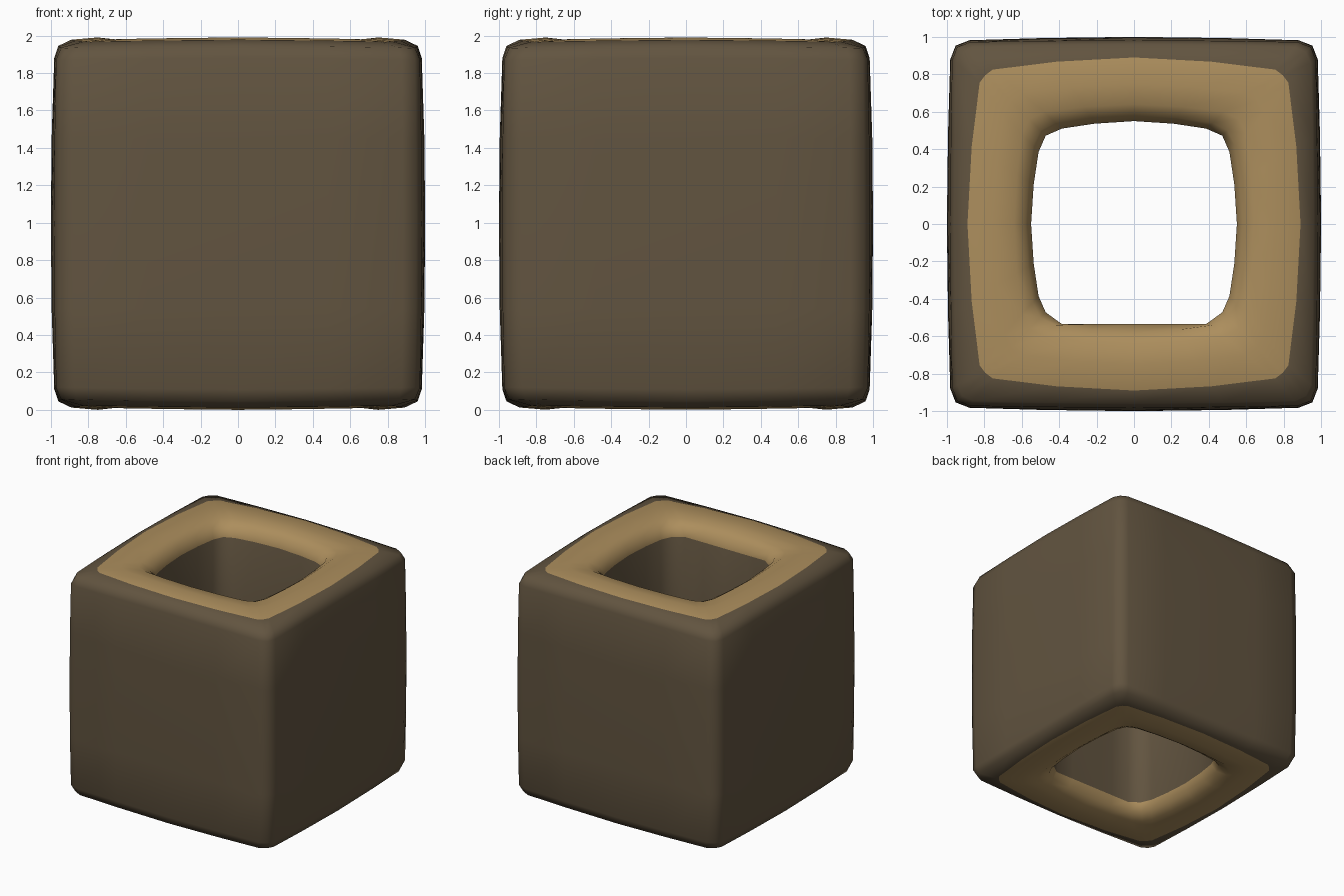
import bpy, bmesh

if "Cube" in bpy.data.objects:
    bpy.data.objects.remove(bpy.data.objects["Cube"])

H = 1.99  # total height


def material(name, rgb):
    m = bpy.data.materials.new(name)
    m.diffuse_color = (*rgb, 1)
    m.use_nodes = True
    m.node_tree.nodes["Principled BSDF"].inputs["Base Color"].default_value = m.diffuse_color
    return m


def ring_points(mid, side, along, corner, z, drop):
    """Soft square loop: bulged sides, cut corners, corners sagging by drop."""
    half = mid - (mid - side) * 0.35
    quarter = [(mid, 0, 0), (half, along * 0.55, 0.35), (side, along, 0.8),
               (corner, corner, 1), (along, side, 0.8), (along * 0.55, half, 0.35)]
    pts = []
    for turn in range(4):
        for x, y, k in quarter:
            for _ in range(turn):
                x, y = -y, x
            if mid < 0.56 and y < -0.5:   # front wall of the hole is straight
                y = -0.535
            pts.append((x, y, z - drop * k))
    return pts


# Upper half of the section, from outer waist over the rim into the hole
half_section = [
    (1.000, 0.982, 0.880, 0.953, 1.50 - 0.505, 0),
    (0.996, 0.980, 0.880, 0.951, 1.45, 0),
    (0.982, 0.972, 0.875, 0.945, 1.88, 0.010),
    (0.960, 0.945, 0.860, 0.918, 1.945, 0.012),
    (0.890, 0.825, 0.755, 0.795, 1.978, 0.012),
    (0.750, 0.700, 0.600, 0.660, 1.990, 0.010),
    (0.640, 0.600, 0.480, 0.560, 1.978, 0.008),
    (0.580, 0.540, 0.420, 0.500, 1.935, 0.004),
    (0.550, 0.510, 0.385, 0.472, 1.860, 0),
    (0.552, 0.512, 0.385, 0.474, 1.50 - 0.505, 0),
]
TAN_FIRST, TAN_LAST = 4, 7   # bands between these section rings are light

upper = [ring_points(*r) for r in half_section]
lower = [[(x, y, H - z) for x, y, z in r] for r in upper]
n_half = len(upper)
rings = upper + lower[-2:0:-1]   # closed section loop
light = [TAN_FIRST <= i <= TAN_LAST for i in range(n_half - 1)]
light += light[::-1]

# Hollow block
bm = bmesh.new()
loops = [[bm.verts.new(p) for p in r] for r in rings]
for i, a in enumerate(loops):
    b = loops[(i + 1) % len(loops)]
    for j in range(len(a)):
        k = (j + 1) % len(a)
        f = bm.faces.new((a[j], a[k], b[k], b[j]))
        f.smooth = True
        f.material_index = int(light[i])
bmesh.ops.recalc_face_normals(bm, faces=bm.faces)

mesh = bpy.data.meshes.new("hollow_block")
bm.to_mesh(mesh)
bm.free()
mesh.materials.append(material("dark brown", (0.122, 0.089, 0.051)))
mesh.materials.append(material("light tan", (0.413, 0.270, 0.109)))
block = bpy.data.objects.new("hollow_block", mesh)
bpy.context.collection.objects.link(block)
